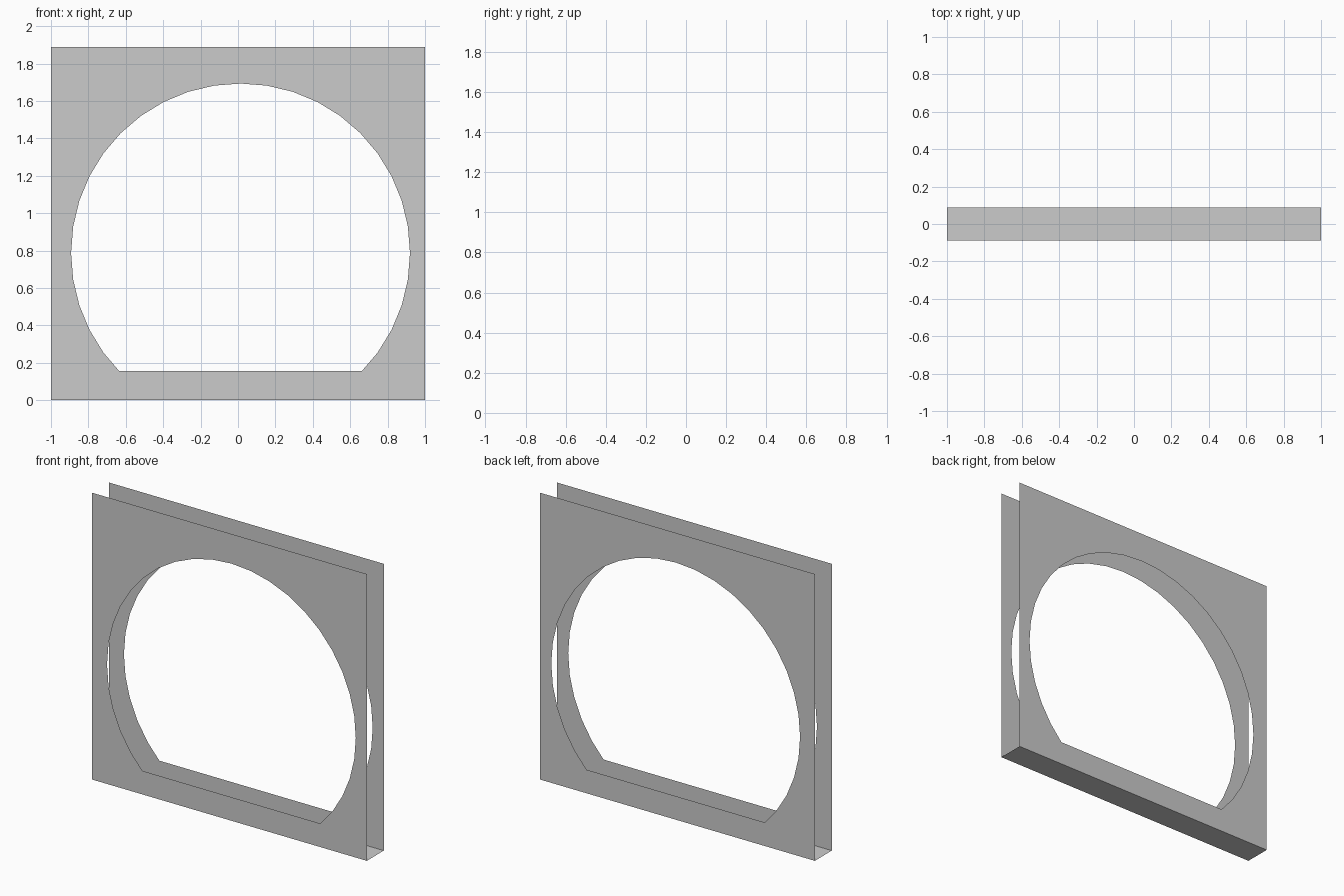
import bpy, bmesh
from math import sin, cos, tau

if "Cube" in bpy.data.objects:
    bpy.data.objects.remove(bpy.data.objects["Cube"])

W, H, D = 1.0, 1.888, 0.088            # half width, height, half depth
CX, CZ, R, SIDES = 0.0135, 0.787, 0.906, 40
SILL = 0.155                           # flat bottom of the opening


def add_object(name, bm):
    mesh = bpy.data.meshes.new(name)
    bm.to_mesh(mesh)
    bm.free()
    obj = bpy.data.objects.new(name, mesh)
    bpy.context.collection.objects.link(obj)
    return obj


def opening_outline():
    # circle points from the right sill corner over the top to the left one
    pts = [(CX + R * cos(tau * i / SIDES), CZ + R * sin(tau * i / SIDES))
           for i in range(-4, 25)]
    return [(CX + 0.648, SILL)] + pts + [(CX - 0.648, SILL)]


def panel(name, y, facing):
    # thin sheet with a round, flat-bottomed opening
    bm = bmesh.new()
    frame = [(-W, 0), (W, 0), (W, H), (-W, H)]
    edges = []
    for loop in (frame, opening_outline()):
        vs = [bm.verts.new((x, y, z)) for x, z in loop]
        edges += [bm.edges.new((vs[i - 1], vs[i])) for i in range(len(vs))]
    bmesh.ops.triangle_fill(bm, edges=edges, use_beauty=True)
    bm.normal_update()
    bmesh.ops.reverse_faces(bm, faces=[f for f in bm.faces if f.normal.y * facing < 0])
    bmesh.ops.dissolve_limit(bm, angle_limit=0.01, verts=[], edges=bm.edges[:])
    return add_object(name, bm)


# front and back sheets
panel("front_panel", -D, -1)
panel("back_panel", D, 1)

# bottom strip joining the two sheets; the sides and top stay open
bm = bmesh.new()
bm.faces.new([bm.verts.new((x, y, 0)) for x, y in ((-W, -D), (-W, D), (W, D), (W, -D))])
add_object("bottom_strip", bm)
